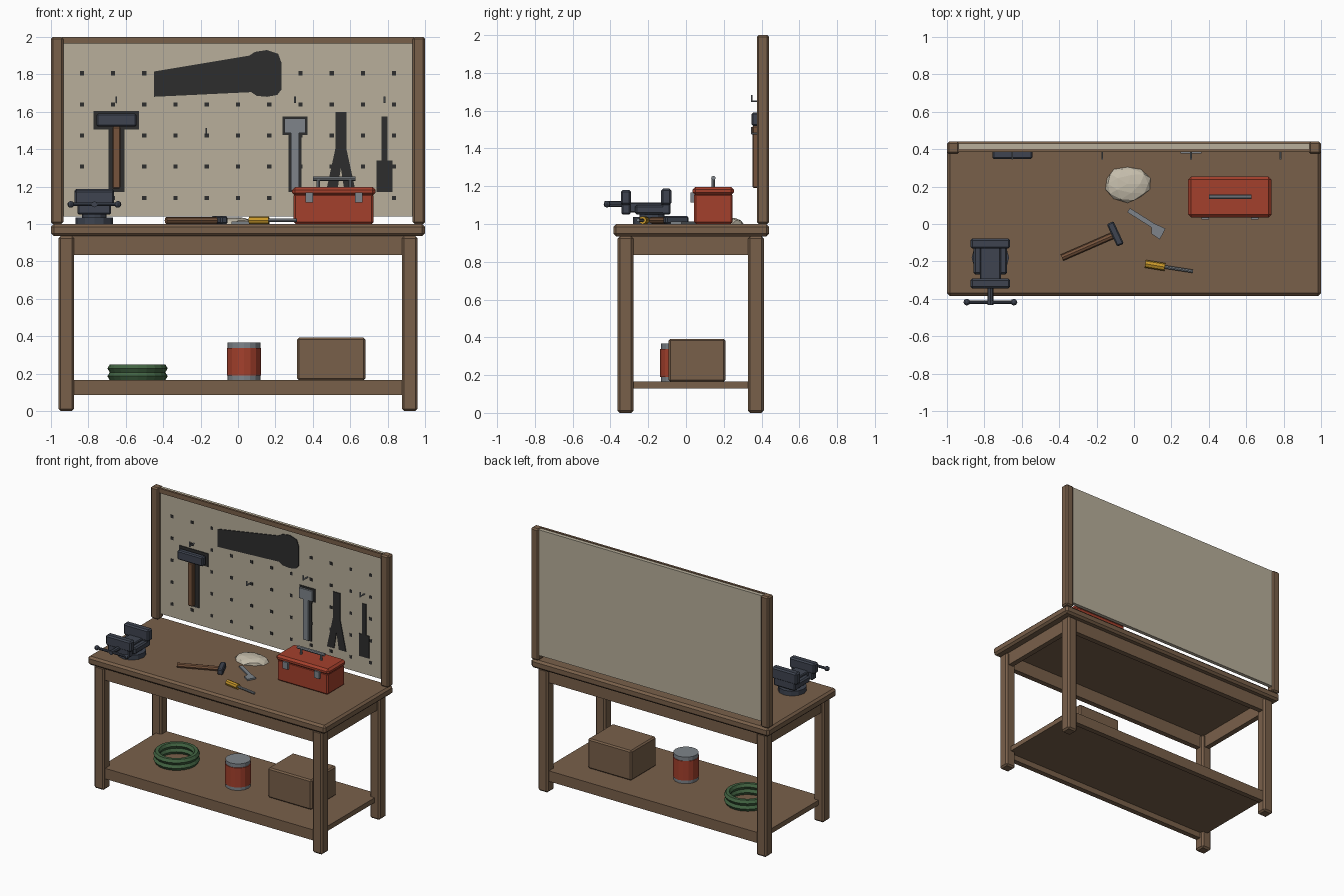
import bpy, bmesh, math, random
from mathutils import Vector, Matrix

if "Cube" in bpy.data.objects:
    bpy.data.objects.remove(bpy.data.objects["Cube"])

random.seed(4)


def material(name, r, g, b):
    m = bpy.data.materials.new(name)
    lin = [((c / 255 + 0.055) / 1.055) ** 2.4 for c in (r, g, b)]
    m.diffuse_color = (*lin, 1)
    m.use_nodes = True
    m.node_tree.nodes["Principled BSDF"].inputs["Base Color"].default_value = m.diffuse_color
    return m


WOOD = material("wood", 121, 96, 74)
HANDLE = material("handle_wood", 118, 84, 60)
PANEL = material("pegboard_beige", 184, 175, 155)
BLACK = material("outline_black", 45, 45, 45)
STEEL = material("dark_steel", 62, 68, 80)
GREY = material("metal_grey", 126, 132, 138)
RED = material("red_paint", 164, 64, 44)
GREEN = material("hose_green", 66, 100, 66)
YELLOW = material("yellow_grip", 200, 152, 42)
CREAM = material("cream_cloth", 198, 190, 172)


def finish(name, bm, mat):
    bmesh.ops.recalc_face_normals(bm, faces=bm.faces)
    me = bpy.data.meshes.new(name)
    bm.to_mesh(me)
    bm.free()
    me.materials.append(mat)
    ob = bpy.data.objects.new(name, me)
    bpy.context.collection.objects.link(ob)
    return ob


def box(name, mat, x, y, z, bevel=0.0, turn=0.0):
    """Box from (min, max) pairs, optionally chamfered and turned about its own z axis."""
    bm = bmesh.new()
    bmesh.ops.create_cube(bm, size=1)
    bmesh.ops.scale(bm, vec=(x[1] - x[0], y[1] - y[0], z[1] - z[0]), verts=bm.verts)
    if bevel:
        bmesh.ops.bevel(bm, geom=bm.edges[:], offset=bevel, segments=1, affect='EDGES')
    bmesh.ops.rotate(bm, matrix=Matrix.Rotation(turn, 3, 'Z'), verts=bm.verts)
    mid = (sum(x) / 2, sum(y) / 2, sum(z) / 2)
    bmesh.ops.translate(bm, vec=mid, verts=bm.verts)
    return finish(name, bm, mat)


def rod(name, mat, a, b, r, r2=None, sides=8):
    a, b = Vector(a), Vector(b)
    bm = bmesh.new()
    bmesh.ops.create_cone(bm, cap_ends=True, segments=sides, radius1=r,
                          radius2=r if r2 is None else r2, depth=(b - a).length)
    turn = (b - a).to_track_quat('Z', 'Y').to_matrix().to_4x4()
    bmesh.ops.transform(bm, matrix=Matrix.Translation((a + b) / 2) @ turn, verts=bm.verts)
    return finish(name, bm, mat)


def plate(name, mat, pts, at, thick, flat=False):
    """Extruded outline: on the pegboard (x, z), or lying flat (x, y)."""
    bm = bmesh.new()
    vs = [bm.verts.new((u, v, at) if flat else (u, at, v)) for u, v in pts]
    face = bm.faces.new(vs)
    ext = bmesh.ops.extrude_face_region(bm, geom=[face])
    new = [g for g in ext["geom"] if isinstance(g, bmesh.types.BMVert)]
    bmesh.ops.translate(bm, vec=(0, 0, thick) if flat else (0, -thick, 0), verts=new)
    return finish(name, bm, mat)


def tee(x, head, z0, z1, z2, stem):
    """T-shaped outline: stem from z0 to z1, head from z1 to z2."""
    return [(x - stem, z0), (x + stem, z0), (x + stem, z1), (x + head, z1),
            (x + head, z2), (x - head, z2), (x - head, z1), (x - stem, z1)]


# Bench frame
box("bench_top", WOOD, (-1, 1), (-0.385, 0.44), (0.935, 1.0), 0.015)
for sx in (-1, 1):
    for y in (-0.32, 0.37):
        box("leg", WOOD, (sx * 0.918 - 0.042, sx * 0.918 + 0.042), (y - 0.042, y + 0.042), (0, 0.935), 0.012)
    box("side_apron", WOOD, (sx * 0.92 - 0.02, sx * 0.92 + 0.02), (-0.3, 0.35), (0.835, 0.936))
for y in (-0.325, 0.375):
    box("long_apron", WOOD, (-0.9, 0.9), (y - 0.02, y + 0.02), (0.835, 0.936))
    box("shelf_rail", WOOD, (-0.9, 0.9), (y - 0.02, y + 0.02), (0.085, 0.128))
box("shelf", WOOD, (-0.92, 0.92), (-0.345, 0.395), (0.128, 0.165))

# Pegboard with frame and holes
box("pegboard", PANEL, (-0.94, 0.94), (0.402, 0.43), (1.04, 1.995))
box("pegboard_top_rail", WOOD, (-0.94, 0.94), (0.385, 0.402), (1.965, 2.0))
for sx in (-1, 1):
    box("pegboard_post", WOOD, (sx * 0.967 - 0.033, sx * 0.967 + 0.033), (0.375, 0.44), (1.0, 2.0), 0.01)
for i in range(11):
    for j in range(5):
        x, z = -0.835 + 0.167 * i, 1.14 + 0.1665 * j
        box("peg_hole", BLACK, (x - 0.011, x + 0.011), (0.399, 0.403), (z - 0.011, z + 0.011))

# Painted tool outlines
FRONT = 0.4025
plate("saw_outline", BLACK, [(-0.45, 1.815), (0.06, 1.90), (0.09, 1.92), (0.155, 1.93), (0.215, 1.91),
      (0.233, 1.86), (0.233, 1.72), (0.21, 1.69), (0.155, 1.68), (0.1, 1.685), (0.07, 1.705),
      (-0.45, 1.68)], FRONT, 0.006)
plate("hammer_outline", BLACK, tee(-0.65, 0.122, 1.17, 1.505, 1.605, 0.043), FRONT, 0.006)
plate("scraper_outline", BLACK, tee(0.305, 0.066, 1.17, 1.475, 1.575, 0.034), FRONT, 0.006)
plate("pliers_outline", BLACK, [(0.52, 1.6), (0.58, 1.6), (0.58, 1.4), (0.63, 1.17), (0.57, 1.17),
      (0.55, 1.3), (0.53, 1.17), (0.47, 1.17), (0.52, 1.4)], FRONT, 0.006)
plate("screwdriver_outline", BLACK, [(0.74, 1.17), (0.825, 1.17), (0.825, 1.34), (0.8, 1.34),
      (0.8, 1.575), (0.767, 1.575), (0.767, 1.34), (0.74, 1.34)], FRONT, 0.006)

# Hanging tools and hooks
box("hung_hammer_head", STEEL, (-0.757, -0.543), (0.348, 0.392), (1.52, 1.59), 0.008)
box("hung_hammer_handle", HANDLE, (-0.672, -0.628), (0.352, 0.385), (1.19, 1.52), 0.006)
plate("hung_scraper", GREY, tee(0.305, 0.056, 1.18, 1.487, 1.565, 0.022), 0.39, 0.014)
for x, z in ((-0.65, 1.65), (-0.17, 1.48), (0.305, 1.65), (0.783, 1.65)):
    rod("hook_arm", GREY, (x, 0.405, z), (x, 0.346, z), 0.005, sides=6)
    rod("hook_tip", GREY, (x, 0.348, z - 0.004), (x, 0.348, z + 0.033), 0.005, sides=6)

# Vise
VX = -0.768
rod("vise_base", STEEL, (VX, -0.18, 1.0), (VX, -0.18, 1.036), 0.1, sides=12)
rod("vise_neck", STEEL, (VX, -0.18, 1.036), (VX, -0.18, 1.06), 0.065, sides=12)
box("vise_body", STEEL, (VX - 0.09, VX + 0.09), (-0.27, -0.1), (1.05, 1.1), 0.01)
box("vise_slide", STEEL, (VX - 0.056, VX + 0.056), (-0.31, -0.1), (1.06, 1.115), 0.006)
for y, top in ((-0.105, 1.187), (-0.318, 1.18)):
    box("vise_jaw_block", STEEL, (VX - 0.09, VX + 0.09), (y - 0.024, y + 0.024), (1.05, 1.14), 0.008)
    box("vise_jaw", STEEL, (VX - 0.106, VX + 0.106), (y - 0.027, y + 0.027), (1.1, top), 0.01)
rod("vise_screw", STEEL, (VX, -0.33, 1.105), (VX, -0.432, 1.105), 0.016)
rod("vise_handle", STEEL, (VX - 0.125, -0.418, 1.105), (VX + 0.125, -0.418, 1.105), 0.01)
for sx in (-1, 1):
    bm = bmesh.new()
    bmesh.ops.create_uvsphere(bm, u_segments=8, v_segments=6, radius=0.018)
    bmesh.ops.translate(bm, vec=(VX + sx * 0.126, -0.418, 1.105), verts=bm.verts)
    finish("vise_handle_knob", bm, STEEL)

# Toolbox
box("toolbox_body", RED, (0.298, 0.724), (0.043, 0.247), (1.0, 1.162), 0.01)
box("toolbox_lid", RED, (0.29, 0.735), (0.035, 0.253), (1.152, 1.197), 0.015)
for x in (0.38, 0.645):
    box("toolbox_latch", GREY, (x - 0.02, x + 0.02), (0.023, 0.045), (1.115, 1.168))
for x in (0.43, 0.6):
    rod("toolbox_handle_post", GREY, (x, 0.145, 1.19), (x, 0.145, 1.245), 0.009)
rod("toolbox_handle_bar", GREY, (0.4, 0.145, 1.243), (0.627, 0.145, 1.243), 0.012)

# Loose tools on the bench
rod("loose_hammer_handle", HANDLE, (-0.385, -0.18, 1.019), (-0.1, -0.056, 1.019), 0.018)
box("loose_hammer_head", STEEL, (-0.166, -0.034), (-0.073, -0.033), (1.0, 1.042), 0.007, math.radians(-65))
plate("putty_knife", GREY, [(-0.036, 0.063), (-0.022, 0.085), (0.107, 0.004), (0.168, -0.025),
      (0.138, -0.083), (0.093, -0.052), (0.093, -0.018)], 1.001, 0.012, True)
rod("screwdriver_grip", YELLOW, (0.06, -0.213, 1.02), (0.165, -0.23, 1.02), 0.021)
rod("screwdriver_shaft", GREY, (0.16, -0.229, 1.02), (0.315, -0.253, 1.02), 0.009)

# Crumpled rag
bm = bmesh.new()
bmesh.ops.create_icosphere(bm, subdivisions=2, radius=1)
for v in bm.verts:
    k = random.uniform(0.88, 1.04)
    v.co = (-0.035 + v.co.x * 0.127 * k, 0.215 + v.co.y * 0.1 * k, 1.001 + max(v.co.z, 0) * 0.037 * k)
finish("rag", bm, CREAM)

# Shelf items: hose coil, paint can, carton
for z in (0.186, 0.228):
    bpy.ops.mesh.primitive_torus_add(location=(-0.537, 0.03, z), major_segments=20, minor_segments=6,
                                     major_radius=0.137, minor_radius=0.024)
    bpy.context.object.name = "hose_coil"
    bpy.context.object.data.materials.append(GREEN)
CAN = (0.032, -0.045)
rod("can_body", RED, (*CAN, 0.19), (*CAN, 0.338), 0.092, sides=16)
rod("can_bottom_rim", GREY, (*CAN, 0.165), (*CAN, 0.195), 0.087, sides=16)
rod("can_lid", GREY, (*CAN, 0.33), (*CAN, 0.367), 0.087, sides=16)
box("carton", WOOD, (0.315, 0.682), (-0.092, 0.208), (0.165, 0.392), 0.01)
